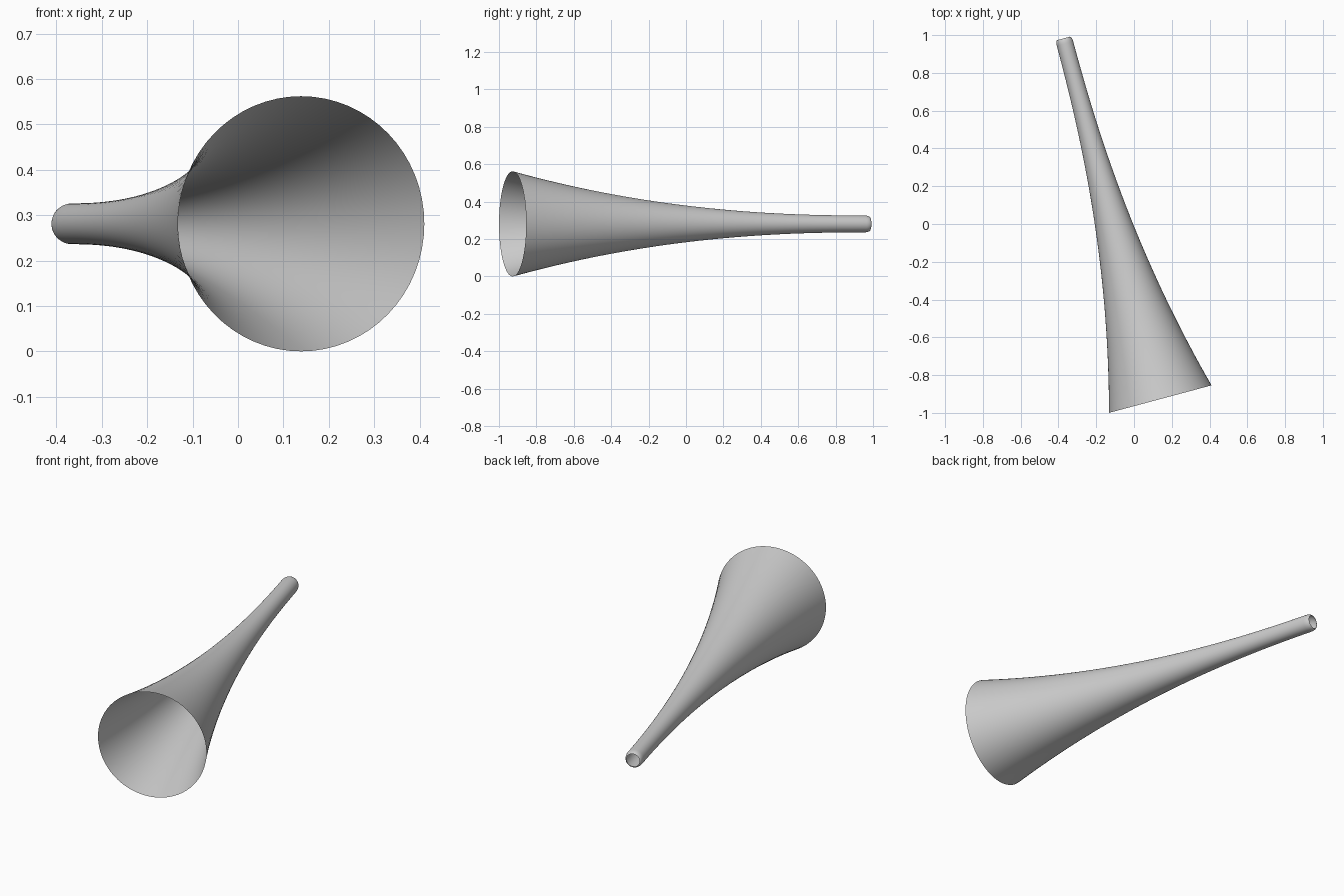
import bpy, bmesh, math
from mathutils import Vector, Matrix

if "Cube" in bpy.data.objects:
    bpy.data.objects.remove(bpy.data.objects["Cube"])

R_MOUTH, R_NECK, LENGTH, SIDES = 0.281, 0.045, 1.977, 64

# Flared profile: (radius, distance from mouth), then a rounded lip at the open narrow end
N = 32
body = LENGTH - 0.03
profile = [(R_NECK + (R_MOUTH - R_NECK) * (1 - i / N) ** 2.2, body * i / N) for i in range(N + 1)]
for k in range(1, 6):
    a = math.radians(15 * k)
    profile.append((R_NECK - 0.011 * (1 - math.cos(a)), body + 0.03 * math.sin(a)))
profile.append((0.034, LENGTH))

# Horn: open single-walled surface of revolution
bm = bmesh.new()
verts = [bm.verts.new((r, 0, z)) for r, z in profile]
edges = [bm.edges.new(pair) for pair in zip(verts, verts[1:])]
bmesh.ops.spin(bm, geom=verts + edges, cent=(0, 0, 0), axis=(0, 0, 1),
               angle=math.tau, steps=SIDES, use_merge=True)
bmesh.ops.remove_doubles(bm, verts=bm.verts, dist=1e-5)
bmesh.ops.recalc_face_normals(bm, faces=bm.faces)
if sum(f.normal.dot(Vector((f.calc_center_median().x, f.calc_center_median().y, 0))) for f in bm.faces) < 0:
    bmesh.ops.reverse_faces(bm, faces=bm.faces)

# Lay it down, pointing back and 15 degrees to the left
bm.transform(Matrix.Translation((0.139, -0.927, 0.281))
             @ Matrix.Rotation(math.radians(15), 4, 'Z')
             @ Matrix.Rotation(math.radians(-90), 4, 'X'))
mesh = bpy.data.meshes.new("horn")
bm.to_mesh(mesh)
bm.free()
horn = bpy.data.objects.new("horn", mesh)
bpy.context.collection.objects.link(horn)
bpy.context.view_layer.objects.active = horn
horn.select_set(True)
bpy.ops.object.shade_smooth_by_angle(angle=math.radians(40))
